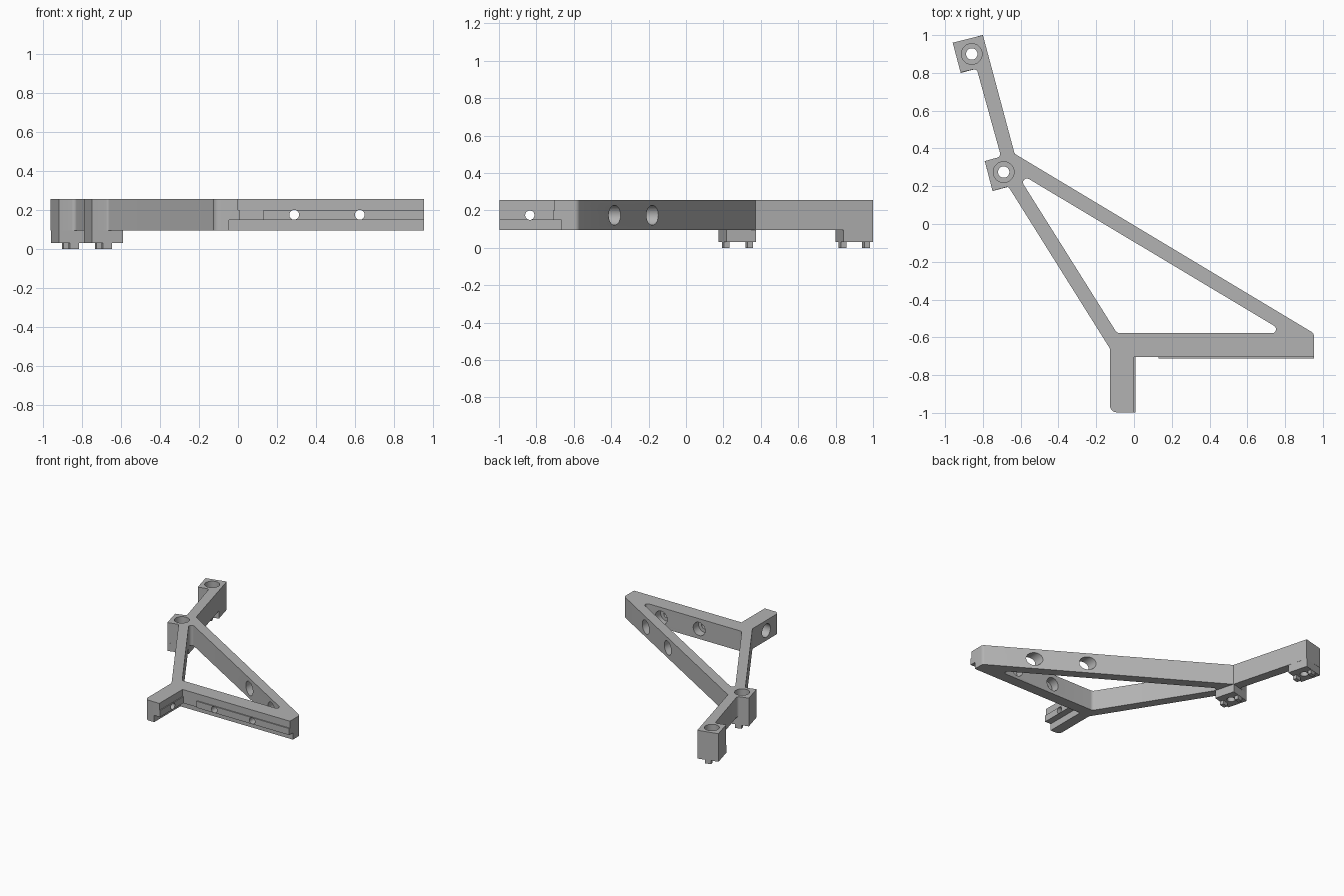
import bpy, bmesh, math
from mathutils import Vector, Matrix

if "Cube" in bpy.data.objects:
    bpy.data.objects.remove(bpy.data.objects["Cube"], do_unlink=True)

BOTTOM, TOP, PAD, LEDGE = 0.094, 0.256, 0.03, 0.148
BORE_Z = 0.174
TILT = Matrix.Rotation(math.radians(15), 4, 'Z')
MOUNTS = {"rear": Vector((-0.859, 0.9, 0)), "middle": Vector((-0.69, 0.275, 0))}

grey = bpy.data.materials.new("plain_grey")
grey.use_nodes = True
grey.diffuse_color = (0.45, 0.45, 0.45, 1)
grey.node_tree.nodes["Principled BSDF"].inputs["Base Color"].default_value = grey.diffuse_color


def make(name, bm):
    bmesh.ops.recalc_face_normals(bm, faces=bm.faces)
    mesh = bpy.data.meshes.new(name)
    bm.to_mesh(mesh)
    bm.free()
    mesh.materials.append(grey)
    obj = bpy.data.objects.new(name, mesh)
    bpy.context.collection.objects.link(obj)
    return obj


def rounded(corners, steps=6):
    """Turn (x, y, radius) corners into an outline with filleted corners."""
    points = []
    for i, (x, y, r) in enumerate(corners):
        p = Vector((x, y))
        if not r:
            points.append(p)
            continue
        a = (Vector(corners[i - 1][:2]) - p).normalized()
        b = (Vector(corners[(i + 1) % len(corners)][:2]) - p).normalized()
        half = a.angle(b) / 2
        centre = p + (a + b).normalized() * r / math.sin(half)
        start = p + a * r / math.tan(half) - centre
        end = p + b * r / math.tan(half) - centre
        turn = math.atan2(start.x * end.y - start.y * end.x, start.dot(end))
        for k in range(steps + 1):
            points.append(centre + Matrix.Rotation(turn * k / steps, 2) @ start)
    return points


def prism(name, corners, low, high):
    bm = bmesh.new()
    face = bm.faces.new([bm.verts.new((p.x, p.y, low)) for p in rounded(corners)])
    top = bmesh.ops.extrude_face_region(bm, geom=[face])
    verts = [g for g in top["geom"] if isinstance(g, bmesh.types.BMVert)]
    bmesh.ops.translate(bm, verts=verts, vec=(0, 0, high - low))
    return make(name, bm)


def box(name, low, high, matrix=Matrix()):
    bm = bmesh.new()
    low, high = Vector(low), Vector(high)
    scale = Matrix.Diagonal((*(high - low), 1))
    bmesh.ops.create_cube(bm, size=1, matrix=matrix @ Matrix.Translation((low + high) / 2) @ scale)
    return make(name, bm)


def rod(start, end, radius):
    start, end = Vector(start), Vector(end)
    axis = end - start
    matrix = Matrix.Translation((start + end) / 2) @ axis.to_track_quat('Z', 'Y').to_matrix().to_4x4()
    bm = bmesh.new()
    bmesh.ops.create_cone(bm, cap_ends=True, segments=32, radius1=radius, radius2=radius,
                          depth=axis.length, matrix=matrix)
    return make("bore_cutter", bm)


def cut(obj, cutters):
    bpy.context.view_layer.objects.active = obj
    for cutter in cutters:
        mod = obj.modifiers.new("cut", 'BOOLEAN')
        mod.operation, mod.solver, mod.object = 'DIFFERENCE', 'EXACT', cutter
        bpy.ops.object.modifier_apply(modifier=mod.name)


# Flat frame: mounting arm, two beams, front rail and leg
frame = prism("frame", [
    (-0.96, 0.96, 0), (-0.80, 1.0, 0), (-0.632, 0.372, 0), (0.953, -0.579, 0.03),
    (0.953, -0.703, 0), (0, -0.703, 0), (0, -0.997, 0), (-0.127, -0.997, 0.035),
    (-0.127, -0.66, 0.03), (-0.665, 0.198, 0.015), (-0.749, 0.175, 0), (-0.79, 0.333, 0),
    (-0.704, 0.357, 0.02), (-0.833, 0.823, 0.02), (-0.918, 0.802, 0)], BOTTOM, TOP)
opening = prism("opening_cutter", [
    (-0.631, 0.283, 0.021), (0.807, -0.578, 0.021), (-0.09, -0.578, 0.03)], 0, 1)
ledge = box("ledge_cutter", (-0.045, -1.2, 0), (1.2, -0.665, LEDGE))

# Raised locating strips on the rail and the leg
rail_strip = box("rail_strip", (0.13, -0.712, LEDGE), (0.953, -0.703, 0.2))
leg_strip = box("leg_strip", (0, -0.997, LEDGE), (0.007, -0.703, 0.2))

# Screw bores: narrow through holes with wide access bores behind them
rail_bores = [rod((x, -0.8, BORE_Z), (x, -0.5, BORE_Z), 0.025) for x in (0.288, 0.624)]
access_bores = [rod((x, -0.645, BORE_Z), (x, 0.2, BORE_Z), 0.053) for x in (0.288, 0.624)]
leg_bore = rod((-0.3, -0.835, BORE_Z), (0.1, -0.835, BORE_Z), 0.025)
leg_access = rod((-0.3, -0.835, BORE_Z), (-0.06, -0.835, BORE_Z), 0.053)
mount_bores = [rod(c, c + Vector((0, 0, 1)), 0.03) for c in MOUNTS.values()]
mount_access = [rod(c + Vector((0, 0, 0.15)), c + Vector((0, 0, 1)), 0.055) for c in MOUNTS.values()]

cut(frame, [opening, ledge, leg_bore, leg_access] + rail_bores + access_bores
    + mount_bores + mount_access)
cut(rail_strip, rail_bores)
cut(leg_strip, [leg_bore])
parts = [frame, rail_strip, leg_strip]

# Mounting pads below the frame, each with two locating pins
for (label, centre), bore in zip(MOUNTS.items(), mount_bores):
    place = Matrix.Translation(centre) @ TILT
    pad = box(label + "_mount_pad", (-0.082, -0.082, PAD), (0.082, 0.082, BOTTOM), place)
    cut(pad, [bore])
    parts.append(pad)
    for side, y in (("front", -0.065), ("back", 0.065)):
        parts.append(box(label + "_mount_" + side + "_pin", (-0.024, y - 0.015, 0),
                         (0.024, y + 0.015, PAD), place))

# Remove the cutters and smooth the rounded faces
for obj in [opening, ledge, leg_bore, leg_access] + rail_bores + access_bores + mount_bores + mount_access:
    bpy.data.objects.remove(obj, do_unlink=True)
bpy.ops.object.select_all(action='DESELECT')
for obj in parts:
    obj.select_set(True)
bpy.context.view_layer.objects.active = frame
bpy.ops.object.shade_smooth_by_angle(angle=math.radians(30))
